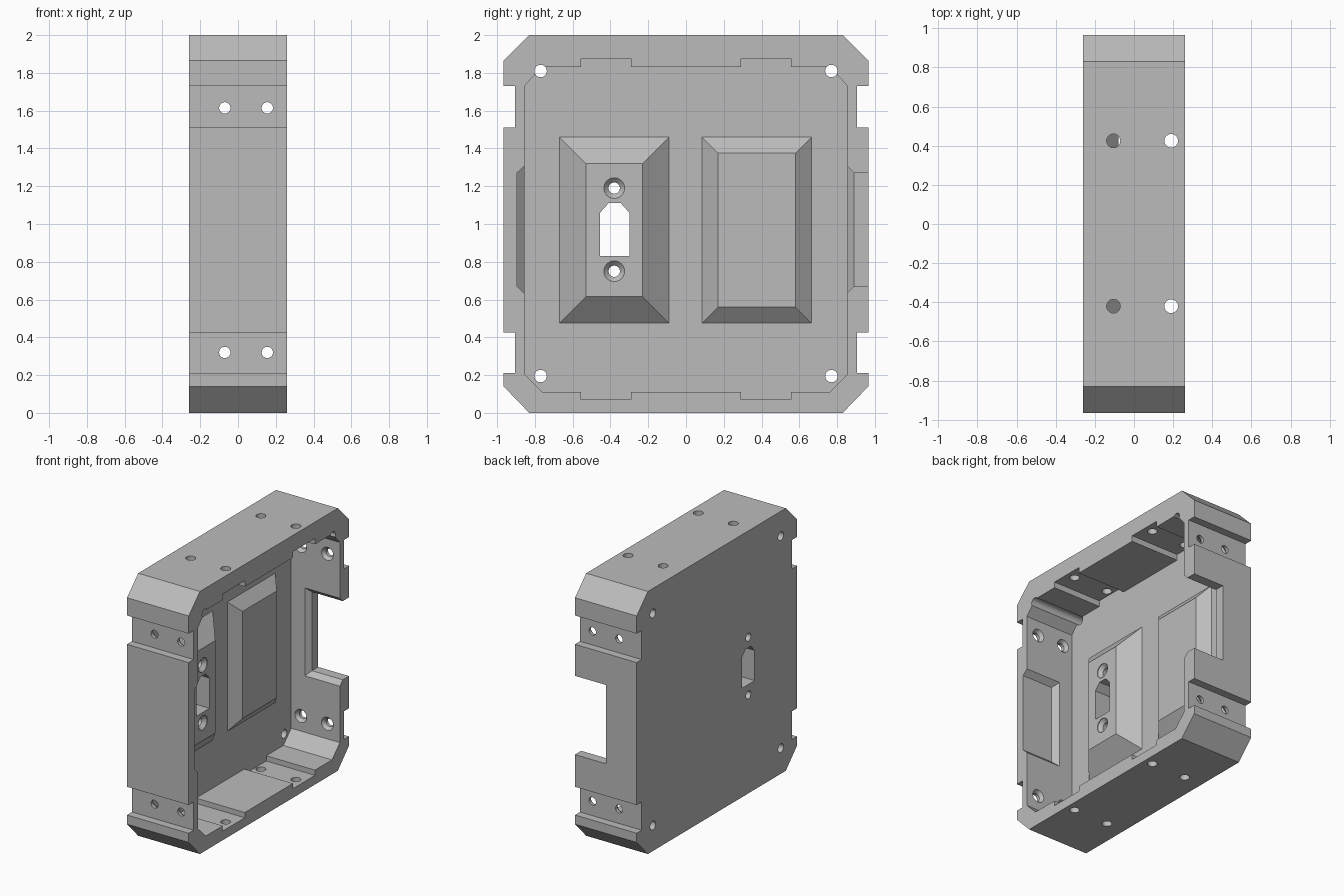
import bpy, bmesh, math
from mathutils import Vector

cube = bpy.data.objects.get("Cube")
if cube:
    bpy.data.objects.remove(cube, do_unlink=True)

grey = bpy.data.materials.new("plain grey")
grey.use_nodes = True
grey.diffuse_color = (0.5, 0.5, 0.5, 1)
grey.node_tree.nodes["Principled BSDF"].inputs["Base Color"].default_value = (0.5, 0.5, 0.5, 1)


def loft(name, rings):
    """Closed solid through rings that share a point count."""
    bm = bmesh.new()
    rows = [[bm.verts.new(p) for p in ring] for ring in rings]
    n = len(rows[0])
    bm.faces.new(rows[0])
    bm.faces.new(rows[-1])
    for a, b in zip(rows, rows[1:]):
        for i in range(n):
            j = (i + 1) % n
            bm.faces.new((a[i], a[j], b[j], b[i]))
    bmesh.ops.recalc_face_normals(bm, faces=bm.faces)
    mesh = bpy.data.meshes.new(name)
    bm.to_mesh(mesh)
    bm.free()
    mesh.materials.append(grey)
    ob = bpy.data.objects.new(name, mesh)
    bpy.context.collection.objects.link(ob)
    return ob


def prism(name, outline, x0, x1):
    return loft(name, [[(x, y, z) for y, z in outline] for x in (x0, x1)])


def mirrored(half):
    return half + [(-y, z) for y, z in reversed(half)]


def rod(name, axis, centre, stations, sides=24):
    """Round solid along an axis; stations are (position, radius)."""
    rings = []
    for t, r in stations:
        ring = []
        for i in range(sides):
            a = math.tau * i / sides
            p = [r * math.cos(a), r * math.sin(a)]
            p = [c + d for c, d in zip(centre, p)]
            p.insert(axis, t)
            ring.append(Vector(p))
        rings.append(ring)
    return loft(name, rings)


def combine(target, tool, operation="DIFFERENCE"):
    mod = target.modifiers.new(tool.name, "BOOLEAN")
    mod.operation, mod.solver, mod.object = operation, "EXACT", tool
    bpy.context.view_layer.objects.active = target
    bpy.ops.object.modifier_apply(modifier=mod.name)
    bpy.data.objects.remove(tool, do_unlink=True)


# Outer shell with chamfered corners and side grooves
outer = mirrored([
    (0.83, 2), (0.965, 1.865), (0.965, 1.73), (0.905, 1.73), (0.905, 1.51), (0.965, 1.51),
    (0.965, 0.425), (0.905, 0.425), (0.905, 0.21), (0.965, 0.21), (0.965, 0.14), (0.83, 0)])
shell = prism("housing_shell", outer, -0.26, 0.26)

# Open cavity with shallow recesses at top and bottom
inner = mirrored([
    (0.29, 1.83), (0.29, 1.875), (0.555, 1.875), (0.555, 1.83), (0.765, 1.83), (0.855, 1.73),
    (0.855, 0.205), (0.76, 0.11), (0.555, 0.11), (0.555, 0.07), (0.29, 0.07), (0.29, 0.11)])
floor = -0.15
combine(shell, prism("cavity", inner, floor, 0.4))


# Raised bosses with sloping sides
def boss(name, y0, y1, inset, top):
    rings = []
    for x, d in ((-0.2, 0), (floor, 0), (top, inset)):
        a, b, lo, hi = y0 + d, y1 - d, 0.475 + d, 1.46 - d
        rings.append([(x, a, lo), (x, b, lo), (x, b, hi), (x, a, hi)])
    combine(shell, loft(name, rings), "UNION")


boss("connector_boss", -0.67, -0.09, 0.14, -0.03)
boss("plain_boss", 0.085, 0.665, 0.085, -0.08)


# Flared side openings: a pocket on one wall, a through cut on the other
def side_opening(name, stations):
    rings = []
    for y, f in stations:
        lo, hi = 0.67 - f, 1.27 + f
        rings.append([(-f, y, lo), (0.4, y, lo), (0.4, y, hi), (-f, y, hi)])
    combine(shell, loft(name, rings))


side_opening("side_pocket", [(-0.8, 0.09), (-0.895, 0)])
side_opening("side_cutout", [(0.8, 0.09), (0.89, 0), (1.1, 0)])

# Connector slot and its countersunk screw holes
slot = [(-0.455, 0.83), (-0.3, 0.83), (-0.3, 1.06), (-0.345, 1.11), (-0.41, 1.11), (-0.455, 1.06)]
combine(shell, prism("connector_slot", slot, -0.4, 0.1))
for z in (0.75, 1.19):
    combine(shell, rod("connector_screw", 0, (-0.38, z),
                       [(-0.4, 0.03), (-0.06, 0.03), (-0.035, 0.055), (0.1, 0.055)]))

# Corner holes running the full depth
for y in (-0.77, 0.77):
    for z in (0.195, 1.81):
        combine(shell, rod("corner_hole", 0, (y, z), [(-0.4, 0.033), (0.4, 0.033)]))

# Countersunk holes in the side walls
for side in (-1, 1):
    for x in (-0.07, 0.155):
        for z in (0.32, 1.615):
            stations = [(side * 1.1, 0.03), (side * 0.88, 0.03),
                        (side * 0.855, 0.05), (side * 0.8, 0.05)]
            combine(shell, rod("side_screw", 1, (x, z), stations))

# Holes in the top and bottom walls
for x in (-0.105, 0.19):
    for y in (-0.42, 0.425):
        for z0, z1 in ((-0.1, 0.2), (1.75, 2.1)):
            combine(shell, rod("end_hole", 2, (x, y), [(z0, 0.035), (z1, 0.035)]))

bpy.ops.object.select_all(action="DESELECT")
shell.select_set(True)
bpy.context.view_layer.objects.active = shell
bpy.ops.object.shade_smooth_by_angle(angle=math.radians(25))
